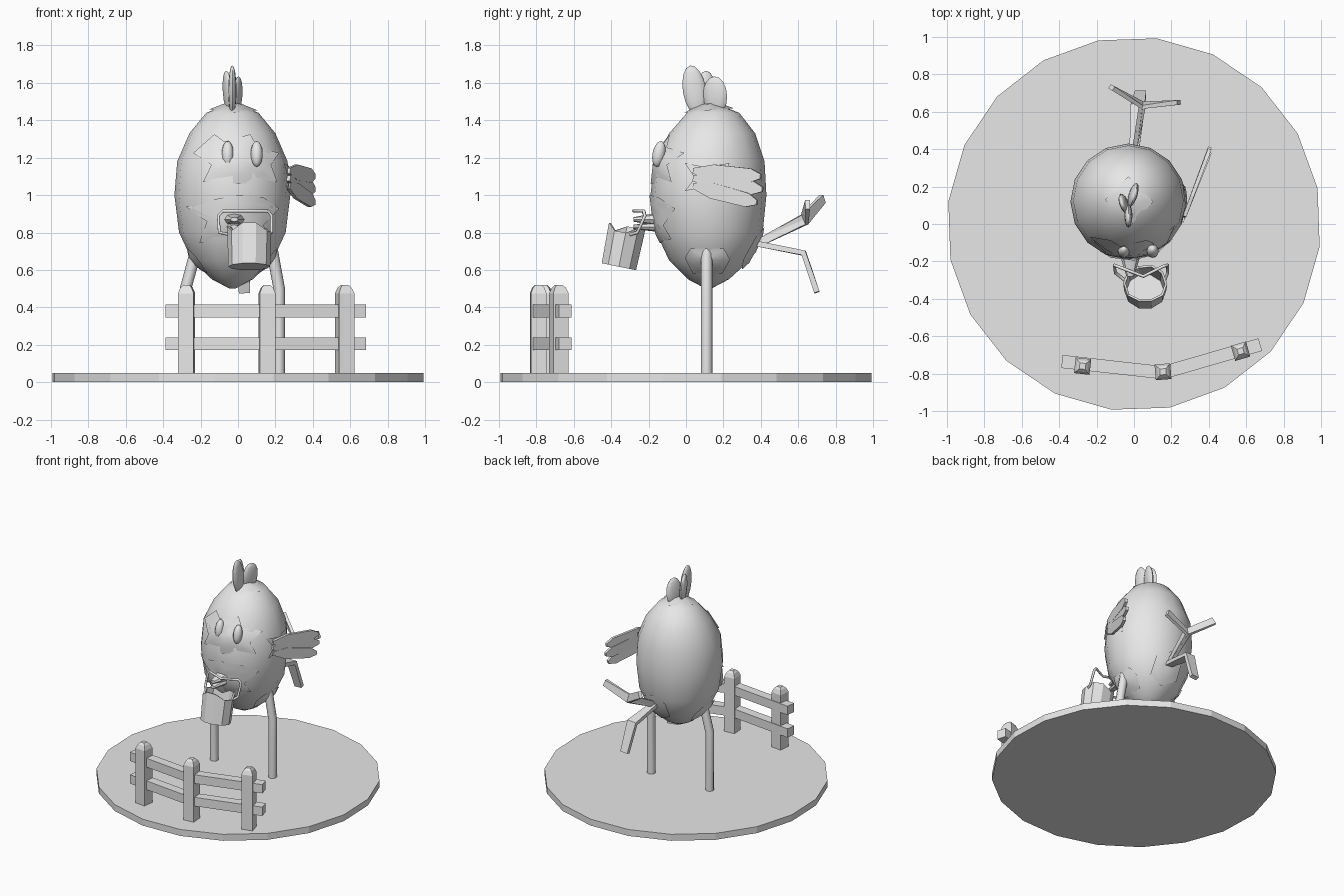
import bpy, bmesh, math
from mathutils import Vector, Matrix, Euler
from mathutils.bvhtree import BVHTree

if "Cube" in bpy.data.objects:
    bpy.data.objects.remove(bpy.data.objects["Cube"], do_unlink=True)

grey = bpy.data.materials.new("plain_grey")
grey.use_nodes = True
grey.diffuse_color = (0.8, 0.8, 0.8, 1)
grey.node_tree.nodes["Principled BSDF"].inputs["Base Color"].default_value = (0.8, 0.8, 0.8, 1)


def finish(name, bm, smooth=None, recalc=True):
    if recalc:
        bmesh.ops.recalc_face_normals(bm, faces=bm.faces)
    me = bpy.data.meshes.new(name)
    bm.to_mesh(me)
    bm.free()
    me.materials.append(grey)
    ob = bpy.data.objects.new(name, me)
    bpy.context.collection.objects.link(ob)
    if smooth:
        bpy.ops.object.select_all(action='DESELECT')
        ob.select_set(True)
        bpy.context.view_layer.objects.active = ob
        bpy.ops.object.shade_smooth_by_angle(angle=math.radians(smooth))
    return ob


def loft(bm, rings, cap=True):
    """Bridge equal-length rings of points into a skin."""
    rows = [[bm.verts.new(p) for p in r] for r in rings]
    n = len(rows[0])
    for a, b in zip(rows, rows[1:]):
        for i in range(n):
            bm.faces.new((a[i], a[(i + 1) % n], b[(i + 1) % n], b[i]))
    if cap:
        bm.faces.new(rows[0])
        bm.faces.new(rows[-1])


def circle(c, r, n, turn=0):
    return [Vector(c) + Vector((r * math.cos(a), r * math.sin(a), 0))
            for a in (turn + math.tau * i / n for i in range(n))]


def strip(name, pts, wdir, widths, thick):
    """Flat bar along a path; wdir is the direction of its width."""
    pts = [Vector(p) for p in pts]
    rings = []
    for i, p in enumerate(pts):
        t = (pts[min(i + 1, len(pts) - 1)] - pts[max(i - 1, 0)]).normalized()
        n = t.cross(Vector(wdir)).normalized()
        w = n.cross(t) * widths[i] / 2
        n = n * thick / 2
        rings.append([p + w + n, p - w + n, p - w - n, p + w - n])
    bm = bmesh.new()
    loft(bm, rings)
    return finish(name, bm)


def tube(name, pts, r, res=2):
    cu = bpy.data.curves.new(name, 'CURVE')
    cu.dimensions = '3D'
    cu.bevel_depth, cu.bevel_resolution, cu.use_fill_caps = r, res, True
    sp = cu.splines.new('POLY')
    sp.points.add(len(pts) - 1)
    for q, p in zip(sp.points, pts):
        q.co = (*p, 1)
    cu.materials.append(grey)
    ob = bpy.data.objects.new(name, cu)
    bpy.context.collection.objects.link(ob)


def ellipsoid(name, loc, size, rot=(0, 0, 0)):
    bm = bmesh.new()
    bmesh.ops.create_uvsphere(bm, u_segments=12, v_segments=8, radius=1)
    bm.transform(Matrix.LocRotScale(Vector(loc), Euler(rot), Vector(size)))
    return finish(name, bm, 60)


# Ground disc
bm = bmesh.new()
loft(bm, [circle((0, 0, z), 1, 20, math.radians(11)) for z in (0, 0.05)])
finish("ground_disc", bm)

# Body: stacked rings (height, y centre, radius)
bm = bmesh.new()
profile = [(0.5, .12, .015), (0.55, .12, .11), (0.65, .125, .215), (0.8, .125, .285),
           (1.0, .12, .31), (1.18, .125, .295), (1.33, .14, .23), (1.44, .145, .14), (1.48, .14, .04)]
loft(bm, [circle((-0.03, y, z), r, 16) for z, y, r in profile])
bmesh.ops.recalc_face_normals(bm, faces=bm.faces)
tree = BVHTree.FromBMesh(bm)
finish("body", bm, 60)


def patch(name, outline, axis, sign, lift=0.012):
    """Plate draped over the body; the outline lies across the given axis."""
    def drop(uv):
        o = list(uv)
        o.insert(axis, 3 * sign)
        d = Vector((0, 0, 0))
        d[axis] = -sign
        hit, normal = tree.ray_cast(Vector(o), d)[:2]
        return hit + normal * lift if hit else None
    mid = sum((Vector(p) for p in outline), Vector((0, 0))) / len(outline)
    bm = bmesh.new()
    centre = bm.verts.new(drop(mid))
    prev = None
    for f in (0.33, 0.67, 1.0):
        row = []
        for p in outline:
            k = f
            while drop(mid.lerp(Vector(p), k)) is None:
                k -= 0.03
            row.append(bm.verts.new(drop(mid.lerp(Vector(p), k))))
        for i in range(len(row)):
            j = (i + 1) % len(row)
            bm.faces.new((prev[i], prev[j], row[j], row[i]) if prev else (centre, row[j], row[i]))
        prev = row
    bmesh.ops.recalc_face_normals(bm, faces=bm.faces)
    if sum(f.normal[axis] for f in bm.faces) * sign < 0:
        bmesh.ops.reverse_faces(bm, faces=bm.faces)
    return finish(name, bm, 60, recalc=False)


# Feather patches on the body
patch("face_patch", [(-.23, 1.22), (-.12, 1.32), (-.07, 1.28), (.06, 1.32), (.1, 1.25), (.21, 1.22),
                     (.17, 1.16), (.2, 1.07), (0, 1.06), (-.18, 1.07), (-.14, 1.16)], 1, -1)
patch("chest_patch", [(-.27, .94), (-.12, .98), (0, 1), (.13, .99), (.21, .93), (.13, .84),
                      (.16, .77), (0, .75), (-.2, .75), (-.16, .86)], 1, -1)
patch("comb_patch", [(-.15, .13), (-.03, .25), (.1, .12), (-.02, 0)], 2, 1)
patch("wing_patch", [(0, 1.17), (.1, 1.15), (.23, 1.17), (.2, 1.1), (.2, .98), (.08, 1.04), (0, 1.02), (.05, 1.09)], 0, 1)
patch("tail_patch", [(-.1, .78), (0, .83), (.1, .78), (.1, .66), (0, .61), (-.1, .66)], 1, 1)

# Legs and hip patches
hip = [(0, .67), (.03, .72), (.2, .72), (.23, .66), (.19, .59), (.04, .59)]
for side, sign, top, foot in (("left", 1, .18, .22), ("right", -1, -.22, -.28)):
    patch(side + "_hip_patch", hip, 0, sign)
    tube(side + "_leg", [(top, .11, .72), (foot, .11, .5), (foot, .11, .04)], .031)

# Comb
ellipsoid("front_comb_lobe", (-.03, .045, 1.56), (.022, .062, .135), (.16, 0, 0))
ellipsoid("middle_comb_lobe", (-.055, .11, 1.55), (.022, .055, .115), (0, -.08, .3))
ellipsoid("rear_comb_lobe", (-.005, .155, 1.53), (.022, .068, .105), (0, .08, -.3))

# Eyes
for side, x in (("left", .1), ("right", -.055)):
    ellipsoid(side + "_eye", (x, -.145, 1.22), (.032, .034, .07), (-.2, 0, 0))

# Beak
for name, z, r, drop in (("upper_beak", .88, .07, -.01), ("lower_beak", .81, .05, .02)):
    bm = bmesh.new()
    bmesh.ops.create_cone(bm, cap_ends=True, segments=8, radius1=r, radius2=.02, depth=.16)
    bm.transform(Matrix.LocRotScale(Vector((-.02, -.2, z + drop)), Euler((math.pi / 2, 0, 0)), Vector((1, .6, 1))))
    finish(name, bm, 40)

# Bucket with a notched rim
bm = bmesh.new()
n = 10
rings = [circle((0, 0, -.11), .112, n), circle((0, 0, .11), .118, n),
         circle((0, 0, .11), .105, n), circle((0, 0, -.09), .1, n)]
for ring in rings[1:3]:
    for i in range(0, n, 3):
        ring[i].z -= .035
loft(bm, rings)
bm.transform(Matrix.LocRotScale(Vector((.06, -.337, .725)), Euler((-.2, 0, 0)), Vector((1, .88, 1))))
finish("bucket", bm, 30)
tube("bucket_handle", [(-.05, -.3, .79), (-.1, -.26, .8), (-.105, -.22, .89), (-.08, -.23, .915), (.05, -.28, .915),
                       (.16, -.225, .915), (.18, -.22, .89), (.18, -.26, .8), (.165, -.3, .79)], .009, 1)

# Wing feathers
for i, (z0, y1, z1) in enumerate(((1.13, .4, 1.1), (1.09, .41, 1.03), (1.05, .38, .96))):
    path = [Vector((.27, .04, z0)).lerp(Vector((.405, y1, z1)), t) for t in (0, .3, .85, 1)]
    strip(f"wing_feather_{i + 1}", path, (0, 0, 1), (.03, .085, .075, .025), .02)

# Tail feathers
for name, tip in (("left", (.24, .65, .95)), ("right", (-.12, .73, .98))):
    strip(name + "_tail_feather", [(0, .38, .74), (.045, .635, .87), tip], (0, 0, 1), (.04, .06, .05), .025)
strip("lower_tail_feather", [(0, .38, .74), (.02, .63, .69), (.035, .7, .48)], (1, 0, 0), (.05, .075, .06), .03)

# Fence
for i, (x, y, turn) in enumerate(((-.275, -.76, -.11), (.155, -.79, .08), (.57, -.68, .28))):
    bm = bmesh.new()
    loft(bm, [[Vector((sx * h, sy * h, z)) for sx, sy in ((-1, -1), (1, -1), (1, 1), (-1, 1))]
              for z, h in ((.04, .042), (.475, .042), (.505, .03), (.52, .016))])
    bm.transform(Matrix.Translation((x, y, 0)) @ Matrix.Rotation(turn, 4, 'Z'))
    finish(f"fence_post_{i + 1}", bm)
for name, z in (("lower", .205), ("upper", .38)):
    strip(name + "_fence_rail", [(-.385, -.735, z), (.155, -.795, z), (.675, -.645, z)], (0, 0, 1), (.068,) * 3, .07)
